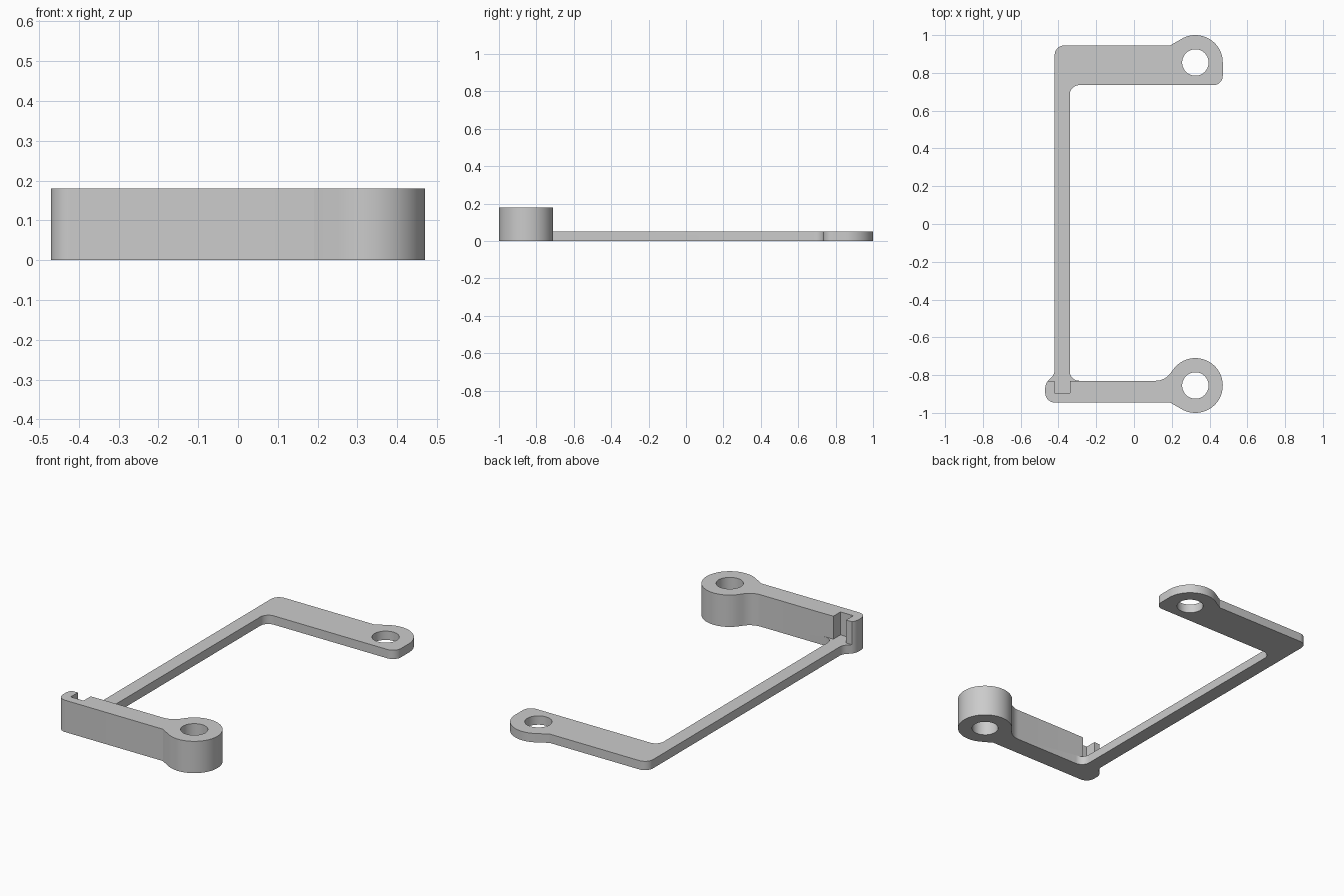
import bpy, bmesh, math
from mathutils import Vector

cube = bpy.data.objects.get("Cube")
if cube:
    bpy.data.objects.remove(cube, do_unlink=True)

FULL, THIN = 0.18, 0.05
RING_X, RING_Y, RING_R, HOLE_R = 0.325, 0.855, 0.145, 0.07

grey = bpy.data.materials.new("plain_grey")
grey.use_nodes = True
grey.diffuse_color = (0.6, 0.6, 0.6, 1)
grey.node_tree.nodes["Principled BSDF"].inputs["Base Color"].default_value = (0.6, 0.6, 0.6, 1)


def arc(cy, radius, start, end, steps):
    """Points on a circle around a ring centre, as sharp outline corners."""
    angles = [math.radians(start + (end - start) * i / steps) for i in range(steps + 1)]
    return [(RING_X + radius * math.cos(a), cy + radius * math.sin(a), 0) for a in angles]


def rounded(corners, steps=8):
    """Outline from (x, y, radius) corners, each rounded by its radius."""
    out = []
    for i, (x, y, r) in enumerate(corners):
        p = Vector((x, y))
        if r == 0:
            out.append(p)
            continue
        a = (Vector(corners[i - 1][:2]) - p).normalized()
        b = (Vector(corners[(i + 1) % len(corners)][:2]) - p).normalized()
        half = a.angle(b) / 2
        centre = p + (a + b).normalized() * (r / math.sin(half))
        start = p + a * (r / math.tan(half)) - centre
        end = p + b * (r / math.tan(half)) - centre
        for k in range(steps + 1):
            out.append(centre + start.lerp(end, k / steps).normalized() * r)
    return out


def evaluated_mesh(obj):
    bpy.context.view_layer.update()
    return bpy.data.meshes.new_from_object(obj.evaluated_get(bpy.context.evaluated_depsgraph_get()))


def plate(name, outlines, z0, z1):
    """Solid between two heights; further outlines become holes."""
    curve = bpy.data.curves.new(name, "CURVE")
    curve.dimensions, curve.fill_mode = "2D", "BOTH"
    curve.extrude = (z1 - z0) / 2
    for outline in outlines:
        spline = curve.splines.new("POLY")
        spline.points.add(len(outline) - 1)
        for point, co in zip(spline.points, outline):
            point.co = (co[0], co[1], 0, 1)
        spline.use_cyclic_u = True
    source = bpy.data.objects.new(name + "_profile", curve)
    bpy.context.collection.objects.link(source)
    mesh = evaluated_mesh(source)
    bpy.data.objects.remove(source, do_unlink=True)
    bm = bmesh.new()
    bm.from_mesh(mesh)
    bmesh.ops.remove_doubles(bm, verts=bm.verts, dist=1e-5)
    bmesh.ops.recalc_face_normals(bm, faces=bm.faces)
    bmesh.ops.translate(bm, verts=bm.verts, vec=(0, 0, (z0 + z1) / 2))
    bm.to_mesh(mesh)
    bm.free()
    obj = bpy.data.objects.new(name, mesh)
    bpy.context.collection.objects.link(obj)
    return obj


# Whole bracket outline, counterclockwise from the front left corner
outline = [(-0.47, -0.945, 0.05), (0.191, -0.945, 0)]
outline += arc(-RING_Y, RING_R, 240, 505, 48)
outline += [(0.165, -0.83, 0.1), (-0.34, -0.83, 0.05),
            (-0.34, 0.735, 0.05), (0.47, 0.735, 0.05)]
outline += arc(RING_Y, RING_R, 0, 120, 24)
outline += [(0.191, 0.945, 0), (-0.42, 0.945, 0.05),
            (-0.42, -0.795, 0.06), (-0.47, -0.845, 0.06)]
holes = [arc(side * RING_Y, HOLE_R, 0, 352.5, 47) for side in (-1, 1)]
bracket = plate("bracket", [rounded(outline)] + holes, 0, FULL)

# Cutter lowers everything behind the front arm and opens its notch
step = [(-0.34, -0.895), (-0.34, -0.831), (-0.285, -0.831), (-0.285, -0.6),
        (0.6, -0.6), (0.6, 1.2), (-0.6, 1.2), (-0.6, -0.831),
        (-0.42, -0.831), (-0.42, -0.895)]
cutter = plate("step_cutter", [step], THIN, FULL + 0.1)
cutter.hide_render = True
cut = bracket.modifiers.new("step", "BOOLEAN")
cut.operation, cut.solver, cut.object = "DIFFERENCE", "EXACT", cutter
mesh = evaluated_mesh(bracket)
bracket.modifiers.clear()
bracket.data = mesh
bpy.data.objects.remove(cutter, do_unlink=True)

# Colour and shading
mesh.materials.clear()
mesh.materials.append(grey)
bpy.ops.object.select_all(action="DESELECT")
bracket.select_set(True)
bpy.context.view_layer.objects.active = bracket
bpy.ops.object.shade_smooth_by_angle(angle=math.radians(30))
